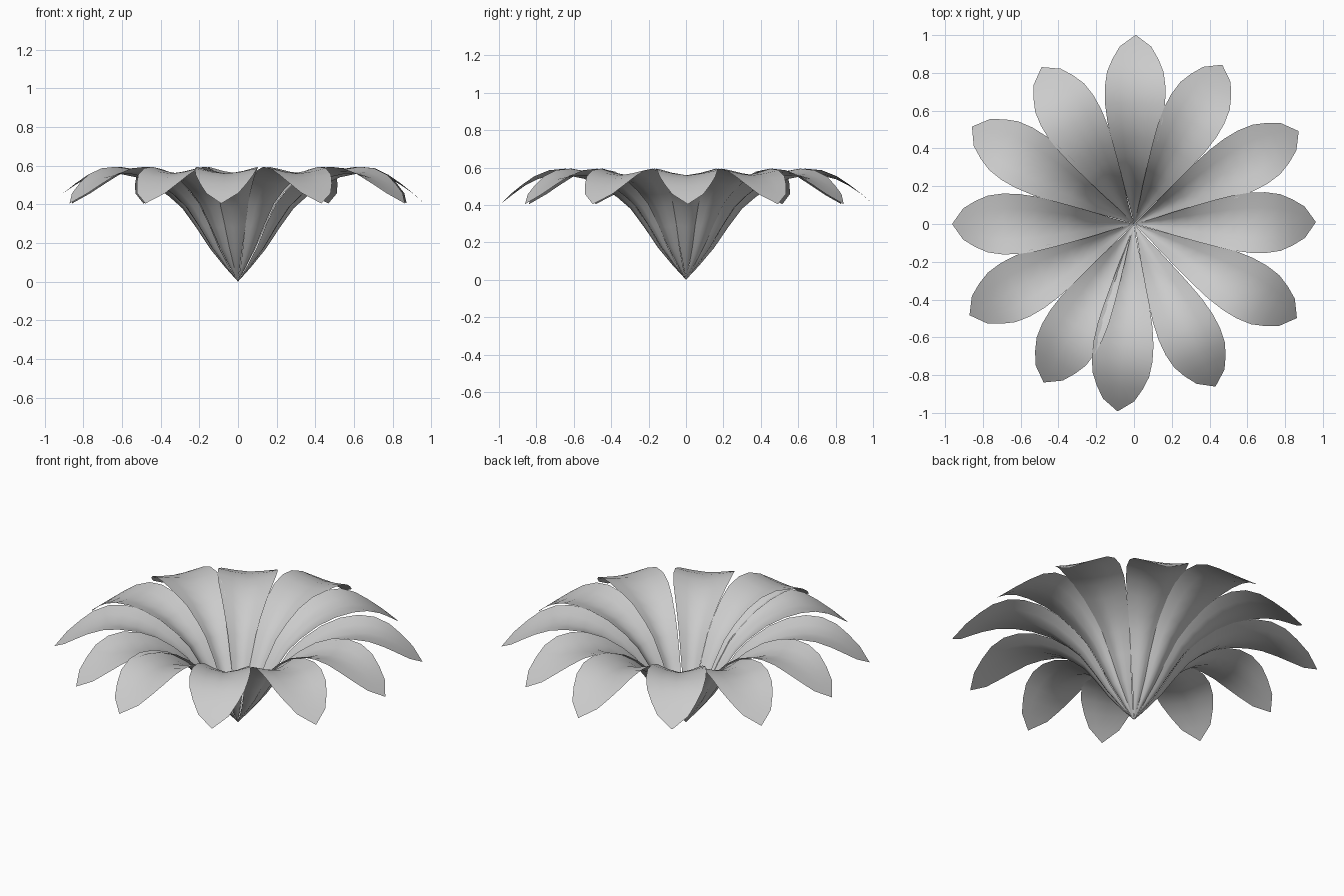
import bpy
import bmesh
import math

if "Cube" in bpy.data.objects:
    bpy.data.objects.remove(bpy.data.objects["Cube"])

# Petal stations: radius, midline height, half width, edge lift
STATIONS = [
    (0.00, 0.00, 0.002, 0.0), (0.07, 0.075, 0.016, 0.008), (0.15, 0.17, 0.036, 0.018),
    (0.225, 0.28, 0.057, 0.028), (0.30, 0.38, 0.077, 0.036), (0.37, 0.44, 0.097, 0.04),
    (0.46, 0.502, 0.122, 0.041), (0.55, 0.54, 0.145, 0.04), (0.64, 0.558, 0.159, 0.036),
    (0.72, 0.558, 0.161, 0.028), (0.80, 0.538, 0.15, 0.016), (0.87, 0.503, 0.122, 0.006),
    (0.94, 0.457, 0.083, 0.0), (1.00, 0.405, 0.003, 0.0),
]
ACROSS = [-1, -0.5, 0, 0.5, 1]


def petal(index, angle, reach):
    bm = bmesh.new()
    rows = []
    for i, (r, z, w, lift) in enumerate(STATIONS):
        # Channel edges rise along the normal of the petal's midline
        a = STATIONS[max(i - 1, 0)]
        b = STATIONS[min(i + 1, len(STATIONS) - 1)]
        slope = math.atan2(b[1] - a[1], b[0] - a[0])
        row = []
        for t in ACROSS:
            h = lift * abs(t) ** 1.4
            row.append(bm.verts.new(((r - h * math.sin(slope)) * reach,
                                     w * t, z + h * math.cos(slope))))
        rows.append(row)
    for lo, hi in zip(rows, rows[1:]):
        for k in range(len(ACROSS) - 1):
            bm.faces.new((lo[k], hi[k], hi[k + 1], lo[k + 1]))
    bmesh.ops.remove_doubles(bm, verts=bm.verts, dist=0.004)
    bmesh.ops.recalc_face_normals(bm, faces=bm.faces)
    if sum(f.normal.z for f in bm.faces) < 0:
        bmesh.ops.reverse_faces(bm, faces=bm.faces)
    for f in bm.faces:
        f.smooth = True
    mesh = bpy.data.meshes.new(f"petal_{index}")
    bm.to_mesh(mesh)
    bm.free()
    ob = bpy.data.objects.new(f"petal_{index}", mesh)
    ob.rotation_euler.z = math.radians(angle)
    bpy.context.collection.objects.link(ob)


# Twelve petals, alternately short and long, slightly uneven in angle
ANGLES = [0.6, 29.4, 61, 89.5, 120.5, 149, 180, 209, 240.3, 265, 296.6, 330]
REACH = [0.962, 1.0, 0.963, 1.0, 0.963, 1.0, 0.962, 0.995, 0.965, 0.995, 0.962, 0.995]
for n, (ang, reach) in enumerate(zip(ANGLES, REACH)):
    petal(n + 1, ang, reach)
